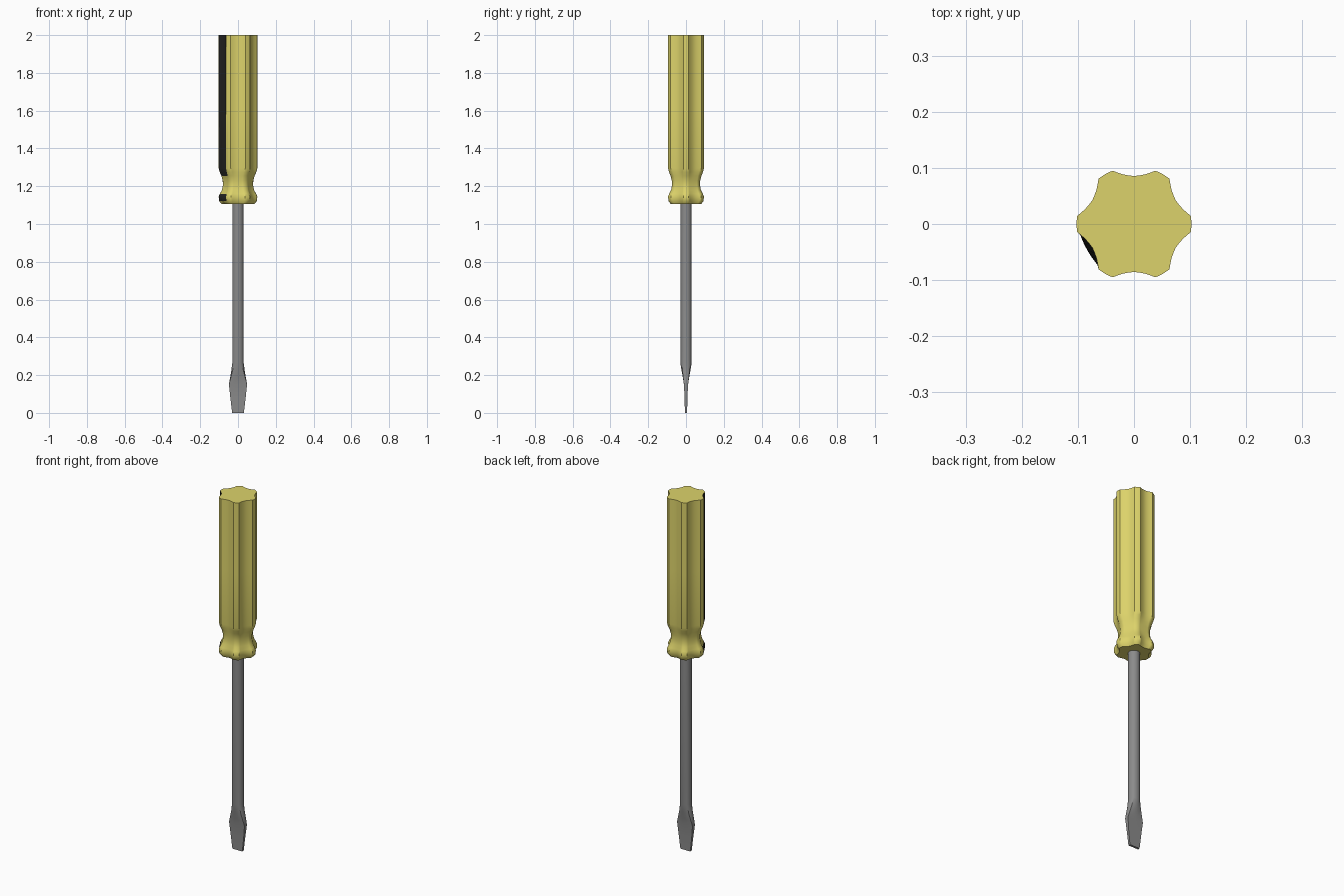
import bpy, bmesh, math

if "Cube" in bpy.data.objects:
    bpy.data.objects.remove(bpy.data.objects["Cube"])


def material(name, rgb):
    m = bpy.data.materials.new(name)
    m.diffuse_color = (*rgb, 1)
    m.use_nodes = True
    m.node_tree.nodes["Principled BSDF"].inputs["Base Color"].default_value = m.diffuse_color
    return m


YELLOW = material("yellow plastic", (0.72, 0.65, 0.145))
BLACK = material("black stripe", (0.018, 0.018, 0.017))
STEEL = material("grey steel", (0.26, 0.26, 0.26))


def loft(name, rings, mats, pick=None, angle=30):
    """Skin a list of rings (lists of points, bottom to top) and cap both ends."""
    bm = bmesh.new()
    rows = [[bm.verts.new(p) for p in ring] for ring in rings]
    n = len(rows[0])
    for a, b in zip(rows, rows[1:]):
        for i in range(n):
            j = (i + 1) % n
            f = bm.faces.new((a[i], a[j], b[j], b[i]))
            if pick:
                f.material_index = pick(f.calc_center_median())
    bm.faces.new(rows[0][::-1])
    bm.faces.new(rows[-1])
    me = bpy.data.meshes.new(name)
    bm.to_mesh(me)
    bm.free()
    for m in mats:
        me.materials.append(m)
    ob = bpy.data.objects.new(name, me)
    bpy.context.collection.objects.link(ob)
    bpy.ops.object.select_all(action='DESELECT')
    ob.select_set(True)
    bpy.context.view_layer.objects.active = ob
    bpy.ops.object.shade_smooth_by_angle(angle=math.radians(angle))
    return ob


# Handle: six lobes with concave flutes, one flute black and partly filled
half = [(0, 1.0), (8, 1.0), (12, 0.942), (17, 0.888), (23, 0.853), (30, 0.834)]
period = half + [(60 - a, r) for a, r in reversed(half[1:-1])]


def handle_ring(z, radius, depth, fill):
    pts = []
    for k in range(6):
        for a, r in period:
            d = (1 - r) * depth
            if k == 3 and 8 < a < 52:
                d = d * (1 - fill) + 0.045 * fill * min(1, d / 0.045)
            t = math.radians(60 * k + a)
            pts.append((radius * (1 - d) * math.cos(t), radius * (1 - d) * math.sin(t), z))
    return pts


def stripe(c):
    a = math.degrees(math.atan2(c.y, c.x)) % 360
    in_flute = 188 < a < 232
    return int(in_flute and (c.z > 1.25 or 1.12 < c.z < 1.165))


profile = [  # z, lobe radius, flute depth, fill of the black flute
    (1.107, 0.088, 1.0, 0.3), (1.122, 0.1, 1.0, 0.8), (1.145, 0.1025, 1.0, 0.8),
    (1.16, 0.096, 0.8, 0.6), (1.18, 0.085, 0.6, 0.0), (1.205, 0.08, 0.45, 0.0),
    (1.23, 0.081, 0.45, 0.0), (1.255, 0.088, 0.6, 0.3), (1.275, 0.097, 0.9, 0.8),
    (1.295, 0.1025, 1.0, 0.8), (1.6, 0.1025, 1.0, 0.7), (2.0, 0.1025, 1.0, 0.0)]
loft("handle", [handle_ring(*p) for p in profile], [YELLOW, BLACK], stripe, 40)


# Shaft and flat blade: round section blending into a thin rectangle
def shaft_ring(z, wx, wy, square):
    pts = []
    for i in range(24):
        c, s = math.cos(math.tau * i / 24), math.sin(math.tau * i / 24)
        k = 1 + square * (1 / max(abs(c), abs(s)) - 1)
        pts.append((wx * c * k, wy * s * k, z))
    return pts


sections = [(0, 0.031, 0.006, 1), (0.08, 0.0405, 0.0075, 1), (0.15, 0.048, 0.011, 1),
            (0.18, 0.043, 0.0155, 0.75), (0.22, 0.036, 0.0225, 0.35),
            (0.265, 0.03, 0.03, 0), (1.13, 0.03, 0.03, 0)]
loft("shaft_and_blade", [shaft_ring(*s) for s in sections], [STEEL])
